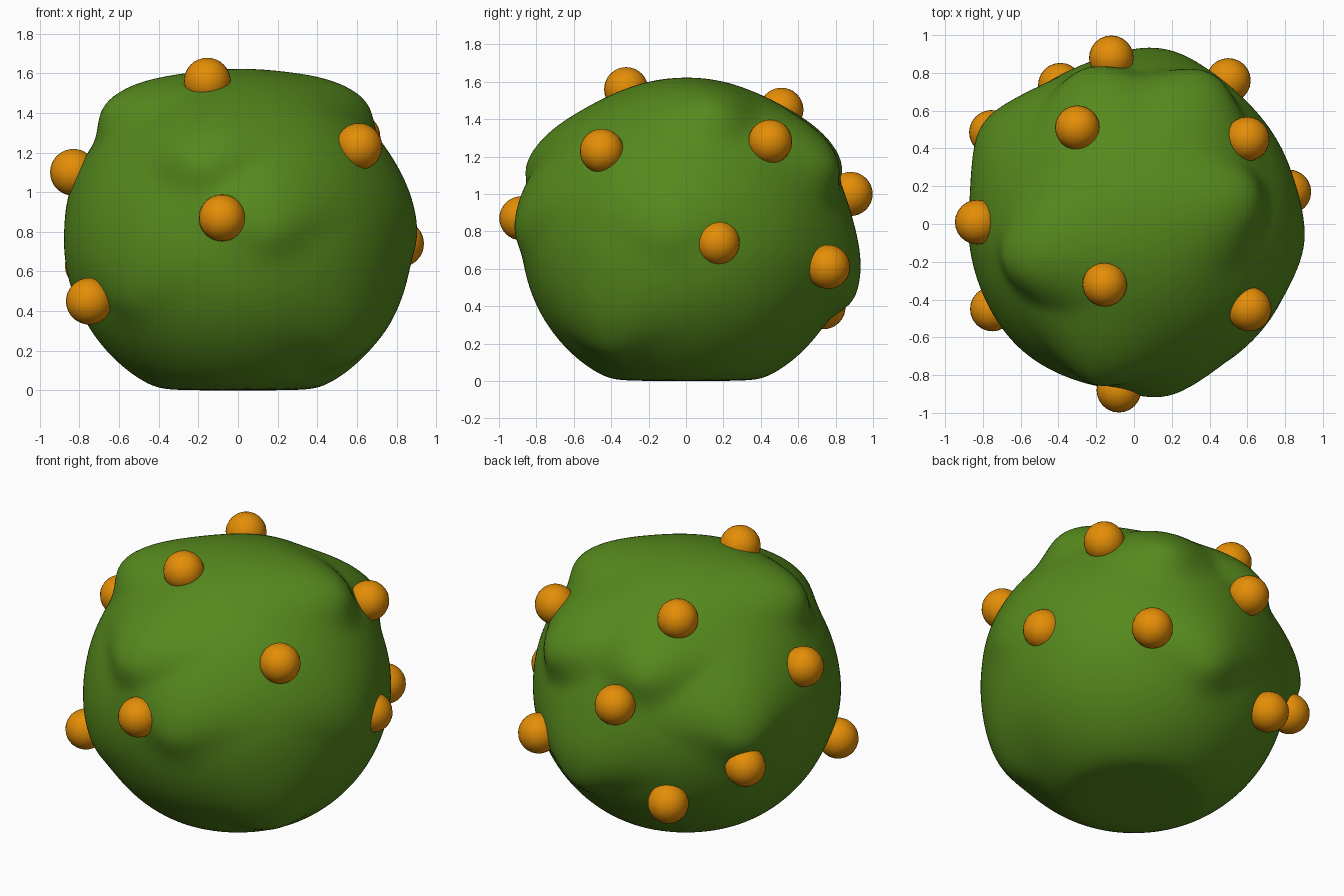
import bpy, bmesh, math
from mathutils import Vector

if "Cube" in bpy.data.objects:
    bpy.data.objects.remove(bpy.data.objects["Cube"])


def material(name, rgb):
    m = bpy.data.materials.new(name)
    m.diffuse_color = (*rgb, 1.0)
    m.use_nodes = True
    m.node_tree.nodes["Principled BSDF"].inputs["Base Color"].default_value = m.diffuse_color
    return m


LEAF = material("leaf green", (0.092, 0.25, 0.012))
FRUIT = material("berry orange", (0.78, 0.27, 0.002))

CENTRE = Vector((0, 0, 0.765))
RADIUS, HEIGHT = 0.878, 0.858

# Tips of the soft lumps on the bush
LUMPS = [
    (0.17, -0.91, 0.85), (-0.58, -0.64, 0.50), (-0.20, -0.83, 1.20),
    (0.58, -0.45, 0.20), (0.90, -0.10, 0.83), (0.61, 0.15, 1.49),
    (0.40, 0.78, 1.20), (-0.64, -0.20, 1.47), (-0.80, 0.53, 0.84),
    (-0.25, 0.80, 1.22), (0.15, 0.91, 0.48),
]

# Berry centres
BERRIES = [
    (-0.155, -0.32, 1.56), (-0.08, -0.88, 0.87), (-0.75, -0.45, 0.45),
    (0.61, -0.45, 1.23), (-0.83, 0.01, 1.10), (0.82, 0.17, 0.74),
    (0.60, 0.45, 1.28), (0.50, 0.76, 0.61), (-0.30, 0.51, 1.45),
    (-0.12, 0.88, 1.00), (-0.755, 0.485, 0.63), (-0.39, 0.735, 0.395),
]


def finish(bm, name, mat):
    for f in bm.faces:
        f.smooth = True
    me = bpy.data.meshes.new(name)
    bm.to_mesh(me)
    bm.free()
    me.materials.append(mat)
    ob = bpy.data.objects.new(name, me)
    bpy.context.collection.objects.link(ob)
    return ob


def base_radius(d):
    return 1 / math.sqrt((d.x ** 2 + d.y ** 2) / RADIUS ** 2 + d.z ** 2 / HEIGHT ** 2)


# Bush: ball pushed out into lumps (steeper underneath), flattened on the ground
bm = bmesh.new()
bmesh.ops.create_icosphere(bm, subdivisions=6, radius=1)
tips = []
for p in LUMPS:
    r = Vector(p) - CENTRE
    t = r.normalized()
    tips.append((t, r.length - base_radius(t)))
for v in bm.verts:
    d = v.co.normalized()
    push = 0.0
    for t, h in tips:
        blend = 0.5 + 0.5 * math.tanh((d.z - t.z) / 0.12)
        width = 0.14 + 0.18 * blend
        push += (h * math.exp(-(d.angle(t, 0) / width) ** 2 * 0.8)) ** 3
    v.co = CENTRE + d * (base_radius(d) + push ** (1 / 3))
    # soft floor contact
    z = v.co.z
    v.co.z = 0.5 * (z + math.sqrt(z * z + 0.0012))
low = min(v.co.z for v in bm.verts)
for v in bm.verts:
    v.co.z -= low
finish(bm, "bush", LEAF)

# Berries half sunk into the bush
for i, p in enumerate(BERRIES):
    bm = bmesh.new()
    bmesh.ops.create_uvsphere(bm, u_segments=24, v_segments=16, radius=0.118)
    finish(bm, f"berry_{i + 1}", FRUIT).location = p
